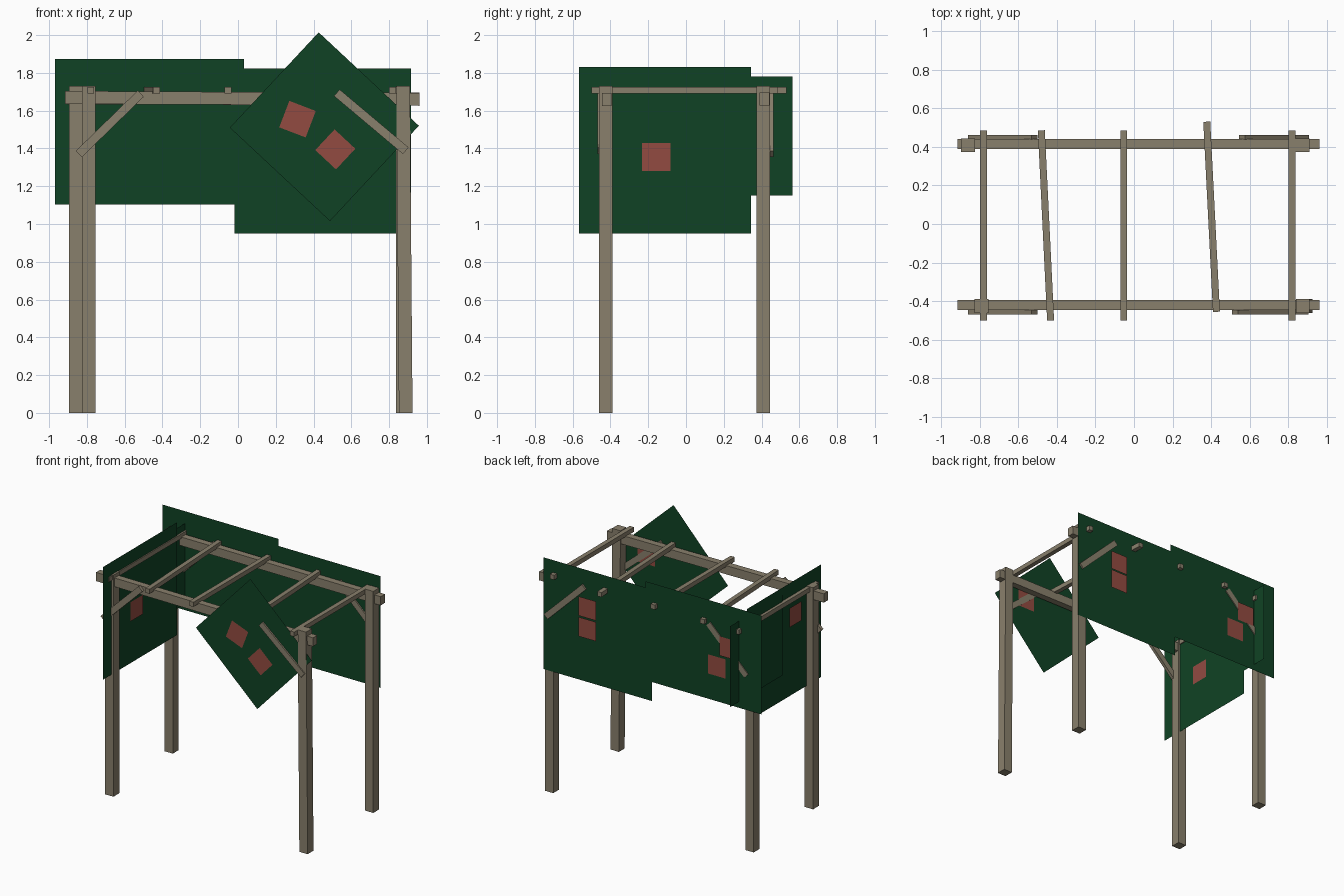
import bpy
import math
from mathutils import Matrix, Vector

if "Cube" in bpy.data.objects:
    bpy.data.objects.remove(bpy.data.objects["Cube"], do_unlink=True)


def material(name, rgb):
    mat = bpy.data.materials.new(name)
    mat.use_nodes = True
    color = (*rgb, 1.0)
    mat.diffuse_color = color
    mat.node_tree.nodes["Principled BSDF"].inputs["Base Color"].default_value = color
    return mat


wood = material("weathered_wood", (0.25, 0.215, 0.15))
leaf = material("leaf_green", (0.005, 0.055, 0.018))
bloom = material("blossom_red", (0.29, 0.07, 0.053))


def beam(name, start, end, width, height):
    """Square-cut timber running between two points."""
    a, b = Vector(start), Vector(end)
    along = (b - a).normalized()
    ref = Vector((0, 1, 0)) if abs(along.z) > 0.9 else Vector((0, 0, 1))
    side = along.cross(ref).normalized()
    up = side.cross(along)
    bpy.ops.mesh.primitive_cube_add(size=1)
    obj = bpy.context.object
    obj.name = name
    turn = Matrix((side, along, up)).transposed().to_4x4()
    size = Matrix.Diagonal((width, (b - a).length, height, 1))
    obj.data.transform(turn @ size)
    obj.location = (a + b) / 2
    obj.data.materials.append(wood)


def sheet(name, facing, depth, across, z, width, height, mat, angle=0):
    """Flat upright card facing along x or y, spun in its own plane."""
    bpy.ops.mesh.primitive_plane_add(size=1)
    obj = bpy.context.object
    obj.name = name
    obj.data.transform(Matrix.Rotation(math.radians(angle), 4, "Z")
                       @ Matrix.Diagonal((width, height, 1, 1)))
    obj.data.transform(Matrix.Rotation(math.pi / 2, 4, "X"))
    if facing == "x":
        obj.data.transform(Matrix.Rotation(math.pi / 2, 4, "Z"))
        obj.location = (depth, across, z)
    else:
        obj.location = (across, depth, z)
    obj.data.materials.append(mat)


# Posts: the front left-hand one leans slightly
for name, foot, top, y in (("front_right_post", -0.79, -0.79, -0.424),
                           ("back_right_post", -0.86, -0.86, 0.408),
                           ("front_left_post", 0.888, 0.874, -0.424),
                           ("back_left_post", 0.872, 0.872, 0.408)):
    beam(name, (foot, y, 0), (top, y, 1.73), 0.072, 0.072)

# Long rails
beam("front_rail", (-0.915, -0.42, 1.67), (0.96, -0.42, 1.66), 0.052, 0.068)
beam("back_rail", (-0.915, 0.415, 1.668), (0.96, 0.415, 1.662), 0.052, 0.068)

# Cross slats on top
slats = ((-0.78, -0.5, -0.78, 0.485), (-0.432, -0.5, -0.48, 0.485),
         (-0.053, -0.5, -0.053, 0.485), (0.427, -0.455, 0.377, 0.53),
         (0.818, -0.5, 0.818, 0.485))
for i, (x1, y1, x2, y2) in enumerate(slats):
    beam(f"cross_slat_{i + 1}", (x1, y1, 1.708), (x2, y2, 1.708), 0.036, 0.036)

# Diagonal braces
for name, y, low, high in (("front_right_brace", -0.457, (-0.843, 1.37), (-0.515, 1.69)),
                           ("back_right_brace", 0.45, (-0.843, 1.37), (-0.515, 1.69)),
                           ("front_left_brace", -0.457, (0.888, 1.388), (0.523, 1.695)),
                           ("back_left_brace", 0.45, (0.89, 1.37), (0.56, 1.69))):
    beam(name, (low[0], y, low[1]), (high[0], y, high[1]), 0.024, 0.046)

# Foliage sheets
sheet("back_right_foliage", "y", 0.455, -0.469, 1.488, 1.0, 0.772, leaf)
sheet("back_left_foliage", "y", 0.449, 0.449, 1.386, 0.936, 0.872, leaf)
sheet("side_foliage", "x", -0.77, -0.111, 1.39, 0.91, 0.88, leaf)
sheet("side_back_foliage", "x", -0.776, 0.24, 1.465, 0.65, 0.63, leaf)
sheet("front_foliage", "y", -0.457, 0.457, 1.515, 0.725, 0.69, leaf, -43)

# Blossoms just off the foliage
blossoms = (("y", -0.462, 0.315, 1.555, -21), ("y", -0.462, 0.515, 1.395, -43),
            ("y", -0.45, 0.66, 1.57, 0), ("y", 0.461, 0.53, 1.53, 0),
            ("y", 0.463, 0.53, 1.37, 0), ("y", 0.461, -0.59, 1.377, 0),
            ("y", 0.463, -0.69, 1.545, 0), ("x", -0.764, -0.158, 1.355, 0),
            ("x", -0.782, -0.235, 1.57, 0))
for i, (facing, depth, across, z, angle) in enumerate(blossoms):
    sheet(f"blossom_{i + 1}", facing, depth, across, z, 0.15, 0.15, bloom, angle)
